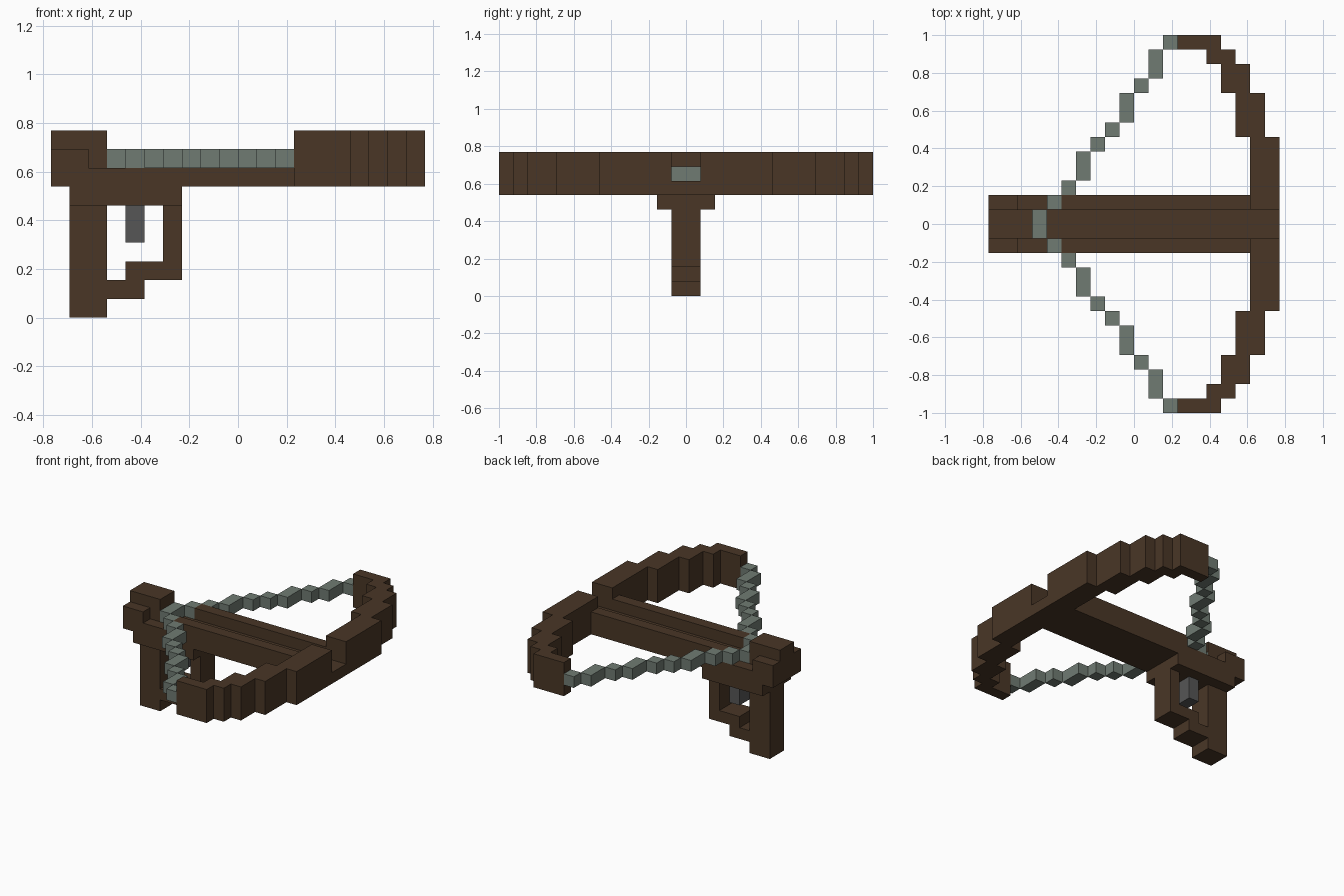
import bpy, bmesh
from mathutils import Matrix, Vector

U = 1 / 13  # size of one block

cube = bpy.data.objects.get("Cube")
if cube:
    bpy.data.objects.remove(cube, do_unlink=True)


def material(name, rgb):
    m = bpy.data.materials.new(name)
    m.use_nodes = True
    m.diffuse_color = (*rgb, 1)
    bsdf = next(n for n in m.node_tree.nodes if n.type == 'BSDF_PRINCIPLED')
    bsdf.inputs["Base Color"].default_value = (*rgb, 1)
    bsdf.inputs["Roughness"].default_value = 0.9
    return m


WOOD = material("dark wood", (0.067, 0.037, 0.0195))
CORD = material("grey green cord", (0.162, 0.198, 0.171))
METAL = material("grey metal", (0.093, 0.093, 0.093))


def blocks(name, mat, boxes, mirror=False):
    """One object from boxes (x0, x1, y0, y1, z0, z1) in block units."""
    bm = bmesh.new()
    for x0, x1, y0, y1, z0, z1 in boxes:
        for s in ((1, -1) if mirror else (1,)):
            centre = Vector((x0 + x1, s * (y0 + y1), z0 + z1)) * U / 2
            size = (U * (x1 - x0), U * (y1 - y0), U * (z1 - z0), 1)
            bmesh.ops.create_cube(bm, size=1, matrix=Matrix.Translation(centre) @ Matrix.Diagonal(size))
    me = bpy.data.meshes.new(name)
    bm.to_mesh(me)
    bm.free()
    me.materials.append(mat)
    ob = bpy.data.objects.new(name, me)
    bpy.context.scene.collection.objects.link(ob)
    return ob


# Stock: long plank, with a wider receiver under its rear
blocks("stock", WOOD, [(-10, 10, -1, 1, 7, 8)])
blocks("stock_sides", WOOD, [(-10, 8, 1, 2, 7, 8)], mirror=True)
blocks("receiver", WOOD, [(-9, -3, -2, 2, 6, 7)])

# Rails that form the bolt groove
blocks("groove_rails", WOOD, [(-5, 8, 1, 2, 8, 9)], mirror=True)

# Raised block behind the string, with side shoulders
blocks("rear_block", WOOD, [(-10, -7, -1, 1, 8, 10)])
blocks("rear_shoulders", WOOD, [(-10, -8, 1, 2, 8, 9)], mirror=True)

# Grip, stepped trigger guard and trigger
blocks("grip", WOOD, [(-9, -7, -1, 1, 0, 6)])
blocks("trigger_guard", WOOD, [(-4, -3, -1, 1, 3, 6),
                               (-6, -3, -1, 1, 2, 3),
                               (-7, -5, -1, 1, 1, 2)])
blocks("trigger", METAL, [(-6, -5, -1, 1, 4, 6)])

# Bow limbs: steps (x0, x1, y0, y1), notched at the centre for the bolt
limb = [(8, 10, 1, 6), (7, 9, 6, 9), (6, 8, 9, 11), (5, 7, 11, 12), (3, 6, 12, 13)]
blocks("bow_limbs", WOOD, [(*s, 7, 10) for s in limb], mirror=True)

# Drawn string: one block per step in x, listed by its y edges
edges = [1, 2, 3, 5, 6, 7, 9, 10, 12, 13]
blocks("string_centre", CORD, [(-7, -6, -1, 1, 8, 9)])
blocks("string_sides", CORD,
       [(i - 6, i - 5, a, b, 8, 9) for i, (a, b) in enumerate(zip(edges, edges[1:]))],
       mirror=True)
